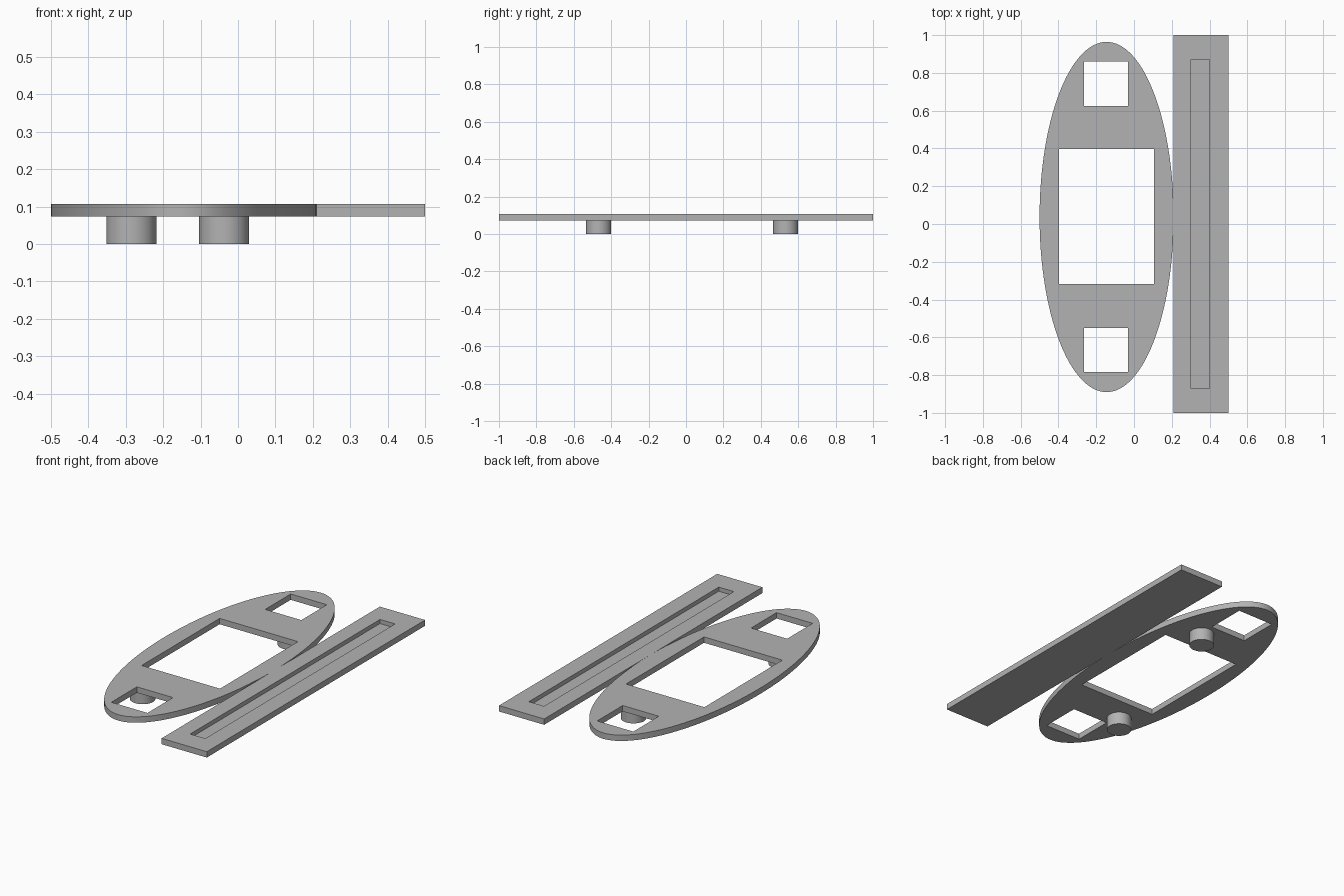
import bpy
import math

BOTTOM, TOP = 0.073, 0.107   # plate underside and upper face

cube = bpy.data.objects.get("Cube")
if cube:
    bpy.data.objects.remove(cube, do_unlink=True)

grey = bpy.data.materials.new("plain grey")
grey.use_nodes = True
grey.diffuse_color = (0.45, 0.45, 0.45, 1)
grey.node_tree.nodes["Principled BSDF"].inputs["Base Color"].default_value = (0.45, 0.45, 0.45, 1)


def finish(name, size):
    """Name the active object, bake its size and give it the grey."""
    obj = bpy.context.object
    obj.name = name
    obj.scale = size
    bpy.ops.object.transform_apply(location=False, rotation=False, scale=True)
    obj.data.materials.append(grey)
    return obj


def box(name, x0, x1, y0, y1, z0, z1):
    bpy.ops.mesh.primitive_cube_add(
        size=1, location=((x0 + x1) / 2, (y0 + y1) / 2, (z0 + z1) / 2))
    return finish(name, (x1 - x0, y1 - y0, z1 - z0))


def disc(name, x, y, rx, ry, z0, z1, sides):
    bpy.ops.mesh.primitive_cylinder_add(
        vertices=sides, radius=1, depth=1, location=(x, y, (z0 + z1) / 2))
    obj = finish(name, (rx, ry, z1 - z0))
    bpy.ops.object.shade_smooth_by_angle(angle=math.radians(30))
    return obj


def cut(target, cutter):
    """Subtract the cutter from the target, then discard it."""
    cutter.hide_render = True
    mod = target.modifiers.new("cut", 'BOOLEAN')
    mod.operation = 'DIFFERENCE'
    mod.solver = 'EXACT'
    mod.object = cutter
    bpy.ops.object.select_all(action='DESELECT')
    bpy.context.view_layer.objects.active = target
    target.select_set(True)
    bpy.ops.object.modifier_apply(modifier=mod.name)
    bpy.data.objects.remove(cutter, do_unlink=True)


# Oval plate with a large window and two small square ones
oval = disc("oval_plate", -0.145, 0.037, 0.355, 0.927, BOTTOM, TOP, 128)
cut(oval, box("main_window", -0.396, 0.107, -0.318, 0.397, 0, 0.2))
for y in (-0.667, 0.743):
    cut(oval, box("square_window", -0.264, -0.032, y - 0.117, y + 0.117, 0, 0.2))

# Round pegs under the oval plate
for name, x, y in (("front_peg", -0.285, -0.467), ("back_peg", -0.037, 0.533)):
    disc(name, x, y, 0.067, 0.067, 0, BOTTOM, 48)

# Long bar with a shallow groove in its upper face
bar = box("grooved_bar", 0.21, 0.5, -1, 1, BOTTOM, TOP)
cut(bar, box("groove", 0.302, 0.399, -0.87, 0.87, TOP - 0.024, 0.2))
